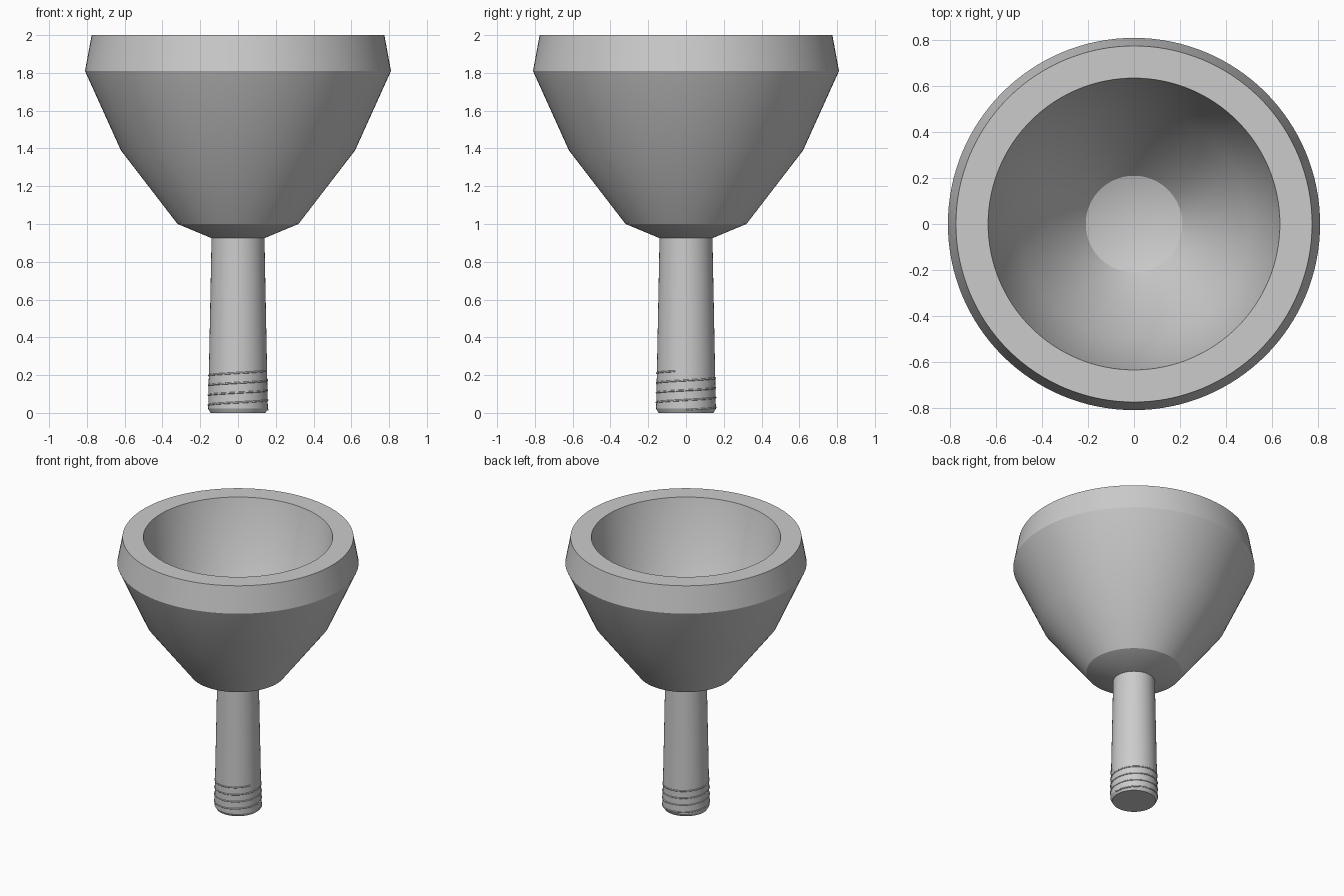
import bpy
import bmesh
from math import cos, sin, pi, radians
from mathutils import Vector

cube = bpy.data.objects.get("Cube")
if cube:
    bpy.data.objects.remove(cube, do_unlink=True)

# One plain grey for the whole model
grey = bpy.data.materials.new("plain grey")
grey.use_nodes = True
grey.diffuse_color = (0.6, 0.6, 0.6, 1)
grey.node_tree.nodes["Principled BSDF"].inputs["Base Color"].default_value = (0.6, 0.6, 0.6, 1)


def lathe(name, profile, steps, sharp):
    """Spin a (radius, height) profile around z."""
    bm = bmesh.new()
    verts = [bm.verts.new((r, 0, z)) for r, z in profile]
    edges = [bm.edges.new(pair) for pair in zip(verts, verts[1:])]
    bmesh.ops.spin(bm, geom=verts + edges, cent=(0, 0, 0), axis=(0, 0, 1),
                   angle=2 * pi, steps=steps, use_merge=False)
    bmesh.ops.remove_doubles(bm, verts=bm.verts, dist=0.0001)
    bmesh.ops.recalc_face_normals(bm, faces=bm.faces)
    mesh = bpy.data.meshes.new(name)
    bm.to_mesh(mesh)
    bm.free()
    mesh.materials.append(grey)
    obj = bpy.data.objects.new(name, mesh)
    bpy.context.collection.objects.link(obj)
    bpy.ops.object.select_all(action="DESELECT")
    obj.select_set(True)
    bpy.context.view_layer.objects.active = obj
    bpy.ops.object.shade_smooth_by_angle(angle=radians(sharp))
    return obj


# Bowl: outside from the stem up, over the flat rim, down to the inner floor
lathe("bowl", [(0, 0.925), (0.14, 0.925), (0.32, 1.0), (0.62, 1.39),
               (0.81, 1.81), (0.775, 2.0), (0.635, 2.0), (0.5, 1.39),
               (0.21, 1.05), (0, 0.98)], 128, 29)

# Stem: slight taper with a chamfered foot
lathe("stem", [(0, 0), (0.146, 0), (0.158, 0.022), (0.14, 0.93), (0, 0.93)], 64, 29)

# Thread: fine right-handed helix around the foot of the stem
PITCH, TURNS, PER_TURN = 0.052, 3.95, 48
count = int(TURNS * PER_TURN)
curve = bpy.data.curves.new("thread", "CURVE")
curve.dimensions = "3D"
curve.bevel_depth = 0.005
curve.bevel_resolution = 1
curve.use_fill_caps = True
spline = curve.splines.new("POLY")
spline.points.add(count)
for i, point in enumerate(spline.points):
    turn = i / PER_TURN
    a = 2 * pi * turn
    z = 0.016 + PITCH * turn
    r = 0.158 - 0.02 * z
    point.co = Vector((r * cos(a), r * sin(a), z, 1))
curve.materials.append(grey)
thread = bpy.data.objects.new("thread", curve)
bpy.context.collection.objects.link(thread)
